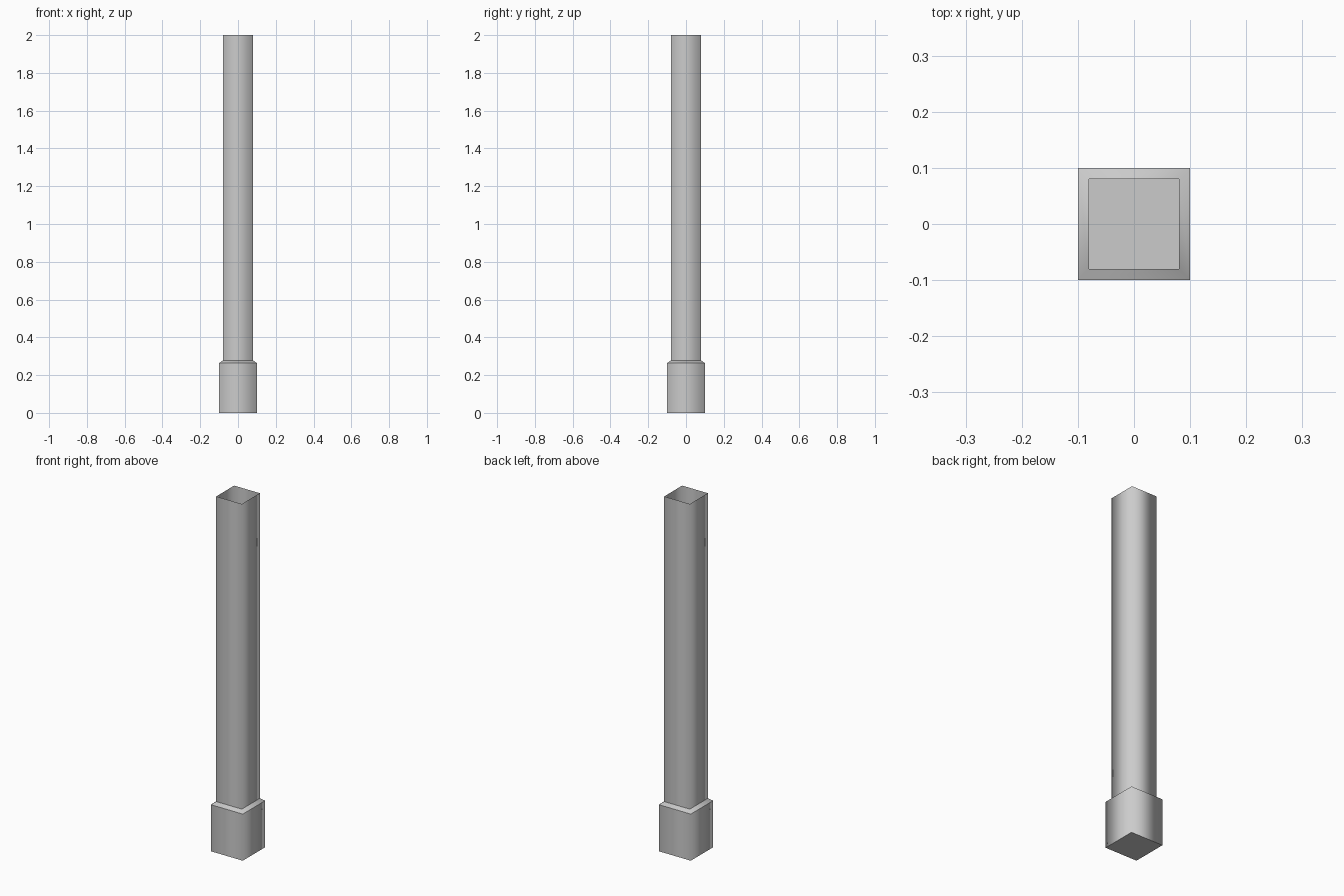
import bpy, bmesh

if "Cube" in bpy.data.objects:
    bpy.data.objects.remove(bpy.data.objects["Cube"])

# Square post profile: (half width, height) from the ground up
profile = [(0.1, 0.0), (0.1, 0.263), (0.08, 0.278), (0.08, 2.0)]

bm = bmesh.new()
rings = [[bm.verts.new((sx * r, sy * r, z))
          for sx, sy in ((-1, -1), (1, -1), (1, 1), (-1, 1))]
         for r, z in profile]

# Plinth, sloped shoulder and shaft walls, smooth around the corners
for low, high in zip(rings, rings[1:]):
    for i in range(4):
        j = (i + 1) % 4
        bm.faces.new((low[i], low[j], high[j], high[i])).smooth = True

# Closed underside; the top stays open
bm.faces.new(rings[0][::-1])

# Crisp horizontal edges
for e in bm.edges:
    if abs(e.verts[0].co.z - e.verts[1].co.z) < 1e-5:
        e.smooth = False

mesh = bpy.data.meshes.new("square_post")
bm.to_mesh(mesh)
bm.free()
post = bpy.data.objects.new("square_post", mesh)
bpy.context.collection.objects.link(post)
